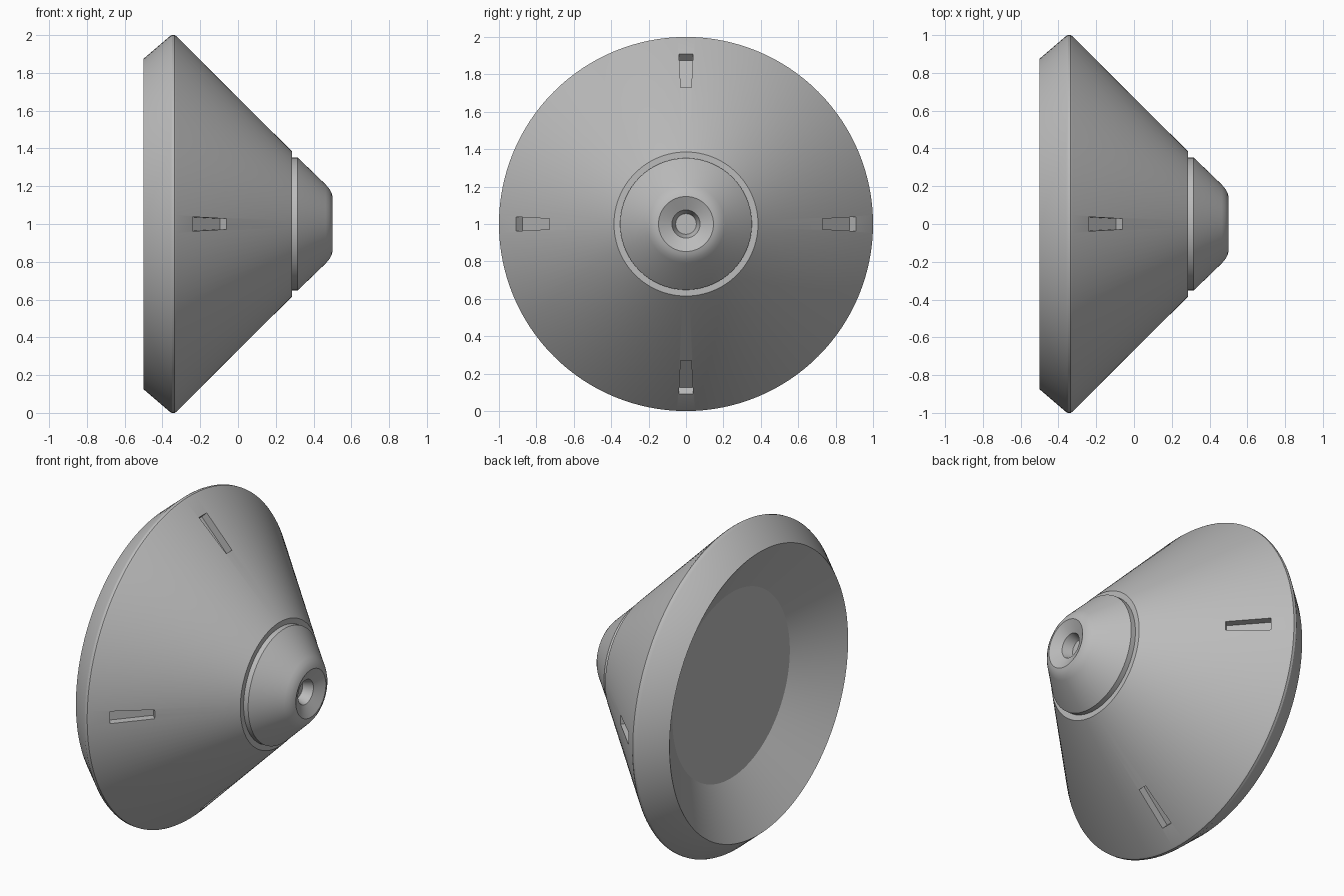
import bpy, bmesh, math
from mathutils import Matrix, Vector

old = bpy.data.objects.get("Cube")
if old:
    bpy.data.objects.remove(old, do_unlink=True)

CENTRE = Vector((0, 0, 1))
SEGMENTS = 128

# Single grey material
grey = bpy.data.materials.new("plain grey")
grey.use_nodes = True
grey.diffuse_color = (0.5, 0.5, 0.5, 1)
bsdf = next(n for n in grey.node_tree.nodes if n.type == 'BSDF_PRINCIPLED')
bsdf.inputs["Base Color"].default_value = (0.5, 0.5, 0.5, 1)


def finish(name, bm):
    bmesh.ops.recalc_face_normals(bm, faces=bm.faces)
    mesh = bpy.data.meshes.new(name)
    bm.to_mesh(mesh)
    bm.free()
    mesh.materials.append(grey)
    obj = bpy.data.objects.new(name, mesh)
    obj.location = CENTRE
    bpy.context.collection.objects.link(obj)
    return obj


def lathe(name, profile):
    """Spin (x, radius) points around the x axis and cap both ends."""
    bm = bmesh.new()
    verts = [bm.verts.new((x, 0, r)) for x, r in profile]
    edges = [bm.edges.new(pair) for pair in zip(verts, verts[1:])]
    bmesh.ops.spin(bm, geom=verts + edges, cent=(0, 0, 0), axis=(1, 0, 0),
                   angle=math.tau, steps=SEGMENTS, use_merge=True)
    bmesh.ops.remove_doubles(bm, verts=bm.verts, dist=1e-5)
    bmesh.ops.holes_fill(bm, edges=[e for e in bm.edges if e.is_boundary], sides=0)
    return finish(name, bm)


def select_only(obj):
    bpy.ops.object.select_all(action='DESELECT')
    obj.select_set(True)
    bpy.context.view_layer.objects.active = obj


# Wide cone with a dished back, and the stepped nose with a countersunk hole
shell = lathe("cone_shell", [
    (-0.31, 0.575), (-0.5, 0.875), (-0.36, 0.995), (-0.35, 1.0),
    (-0.335, 1.0), (-0.325, 0.993), (0.278, 0.392), (0.285, 0.385)])
nose = lathe("nose", [
    (0.26, 0.352), (0.316, 0.352), (0.465, 0.208), (0.482, 0.188),
    (0.495, 0.165), (0.5, 0.147), (0.465, 0.075), (0.405, 0.055)])

# Four tapered slots cut square to the cone surface
bm = bmesh.new()
for k in range(4):
    turn = Matrix.Rotation(k * math.pi / 2, 4, 'X')
    corners = []
    for x, r, w in ((-0.24, 0.91, 0.038), (-0.06, 0.73, 0.028)):
        for d in (-0.035, 0.035):
            for side in (-1, 1):
                corners.append(bm.verts.new(turn @ Vector((x + d, side * w, r + d))))
    bmesh.ops.convex_hull(bm, input=corners)
cutter = finish("slot_cutter", bm)
cutter.hide_render = True

cut = shell.modifiers.new("slots", 'BOOLEAN')
cut.operation = 'DIFFERENCE'
cut.solver = 'EXACT'
cut.object = cutter
select_only(shell)
bpy.ops.object.modifier_apply(modifier=cut.name)
bpy.data.objects.remove(cutter, do_unlink=True)

# Smooth curved surfaces with crisp edges
for part in (shell, nose):
    select_only(part)
    bpy.ops.object.shade_smooth_by_angle(angle=math.radians(25))
